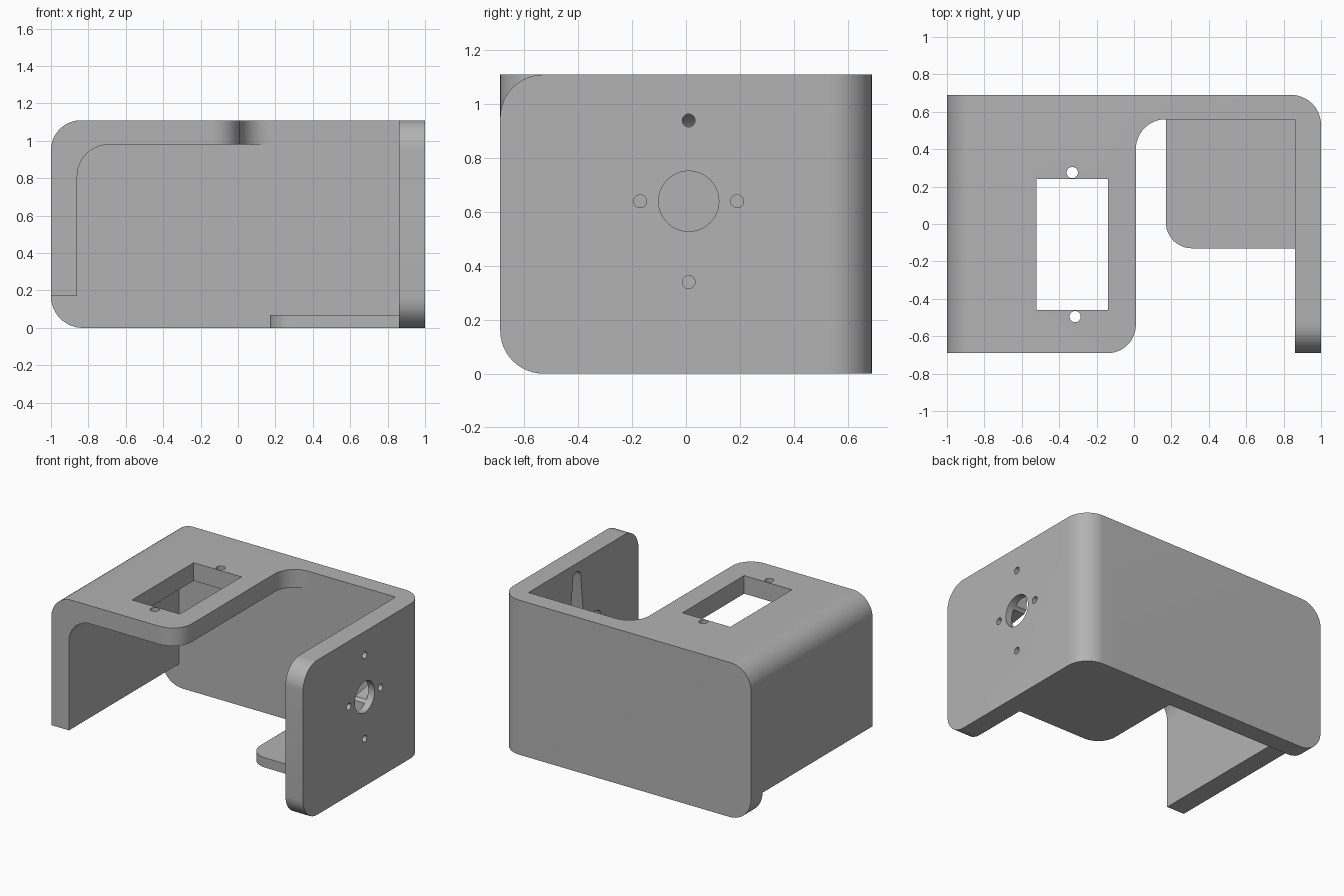
import bpy, bmesh, math
from mathutils import Vector

if "Cube" in bpy.data.objects:
    bpy.data.objects.remove(bpy.data.objects["Cube"], do_unlink=True)

grey = bpy.data.materials.new("plain grey")
grey.use_nodes = True
COLOUR = (0.45, 0.45, 0.45, 1)
grey.diffuse_color = COLOUR
grey.node_tree.nodes["Principled BSDF"].inputs["Base Color"].default_value = COLOUR


def rounded(corners, steps=12):
    """Outline from (a, b, radius) right-angle corners."""
    out = []
    for i, (a, b, r) in enumerate(corners):
        p = Vector((a, b))
        if r == 0:
            out.append(p)
            continue
        u = (Vector(corners[i - 1][:2]) - p).normalized()
        v = (Vector(corners[(i + 1) % len(corners)][:2]) - p).normalized()
        c = p + r * (u + v)
        for k in range(steps + 1):
            t = math.pi / 2 * k / steps
            out.append(c - r * (u * math.sin(t) + v * math.cos(t)))
    return out


def circle(a, b, r, n=32):
    return [(a + r * math.cos(2 * math.pi * k / n),
             b + r * math.sin(2 * math.pi * k / n)) for k in range(n)]


def prism(name, outline, axis, low, high):
    """Extrude a 2D outline along the axis from low to high."""
    def place(p, d):
        a, b = p
        return {"x": (d, a, b), "y": (a, d, b), "z": (a, b, d)}[axis]
    bm = bmesh.new()
    bottom = [bm.verts.new(place(p, low)) for p in outline]
    top = [bm.verts.new(place(p, high)) for p in outline]
    bm.faces.new(bottom)
    bm.faces.new(top)
    n = len(bottom)
    for i in range(n):
        j = (i + 1) % n
        bm.faces.new((bottom[i], bottom[j], top[j], top[i]))
    bmesh.ops.recalc_face_normals(bm, faces=bm.faces)
    mesh = bpy.data.meshes.new(name)
    bm.to_mesh(mesh)
    bm.free()
    mesh.materials.append(grey)
    obj = bpy.data.objects.new(name, mesh)
    bpy.context.collection.objects.link(obj)
    return obj


def combine(target, other, operation):
    """Apply a boolean and drop the helper."""
    other.hide_render = True
    mod = target.modifiers.new(operation.lower(), "BOOLEAN")
    mod.operation = operation
    mod.solver = "EXACT"
    mod.object = other
    bpy.context.view_layer.objects.active = target
    bpy.ops.object.modifier_apply(modifier=mod.name)
    bpy.data.objects.remove(other, do_unlink=True)


H = 1.11      # height
D = 0.69      # half depth
WALL = 0.86   # inner face of the side walls
BACK = 0.56   # inner face of the back wall

# Left wall and top plate, bent from one profile
bracket = prism("bracket", rounded([
    (-1, 0.17, 0), (-1, H, 0.16), (0.3, H, 0), (0.3, 0.98, 0),
    (-WALL, 0.98, 0.17), (-WALL, 0.17, 0)]), "y", -D, 0.65)

# Back wall and right wall
combine(bracket, prism("back_wall", rounded([
    (-1, 0, 0.17), (1, 0, 0), (1, H, 0), (-1, H, 0.16)]), "y", BACK, D), "UNION")
combine(bracket, prism("right_wall", rounded([
    (-D, 0, 0.16), (D, 0, 0), (D, H, 0), (-D, H, 0.16)]), "x", WALL, 1), "UNION")

# Plan outline trims the rounded vertical corners
combine(bracket, prism("plan_trim", rounded([
    (-1.1, -D, 0), (0.01, -D, 0.15), (0.01, BACK, 0.16), (WALL, BACK, 0),
    (WALL, -0.8, 0), (1, -0.8, 0), (1, D, 0.16), (-1.1, D, 0)]),
    "z", -0.1, 1.2), "INTERSECT")

# Foot plate in the back right corner
combine(bracket, prism("foot_plate", rounded([
    (0.17, -0.13, 0.14), (0.92, -0.13, 0), (0.92, 0.62, 0), (0.17, 0.62, 0)]),
    "z", 0, 0.07), "UNION")

# Rectangular opening and screw holes in the top plate
cuts = [([(-0.52, -0.46), (-0.14, -0.46), (-0.14, 0.24), (-0.52, 0.24)], "z", 0.9, 1.2)]
for x, y in ((-0.33, 0.275), (-0.315, -0.495)):
    cuts.append((circle(x, y, 0.03), "z", 0.9, 1.2))

# Shaft hole, screw holes and cross-shaped pocket in the right wall
CY, CZ = 0.01, 0.64
for long_arm, screw, vertical in ((0.41, 0.3, True), (0.27, 0.18, False)):
    for s in (-1, 1):
        dy, dz = (0, s) if vertical else (s, 0)
        cuts.append((circle(CY + dy * screw, CZ + dz * screw, 0.024), "x", 0.8, 1.1))
        arm = [(0, -0.08)]
        for k in range(9):
            t = math.pi * (k / 8 - 0.5)
            arm.append((long_arm - 0.045 + 0.045 * math.cos(t), 0.045 * math.sin(t)))
        arm.append((0, 0.08))
        cuts.append(([(CY + dy * l + dz * w, CZ + dz * l - dy * w) for l, w in arm],
                     "x", 0.8, 0.95))
cuts.append((circle(CY, CZ, 0.112, 48), "x", 0.8, 1.1))
for outline, axis, low, high in cuts:
    combine(bracket, prism("cutter", outline, axis, low, high), "DIFFERENCE")

# Smooth the bends, keep edges sharp
bpy.ops.object.select_all(action="DESELECT")
bracket.select_set(True)
bpy.context.view_layer.objects.active = bracket
bpy.ops.object.shade_smooth_by_angle(angle=math.radians(30))
